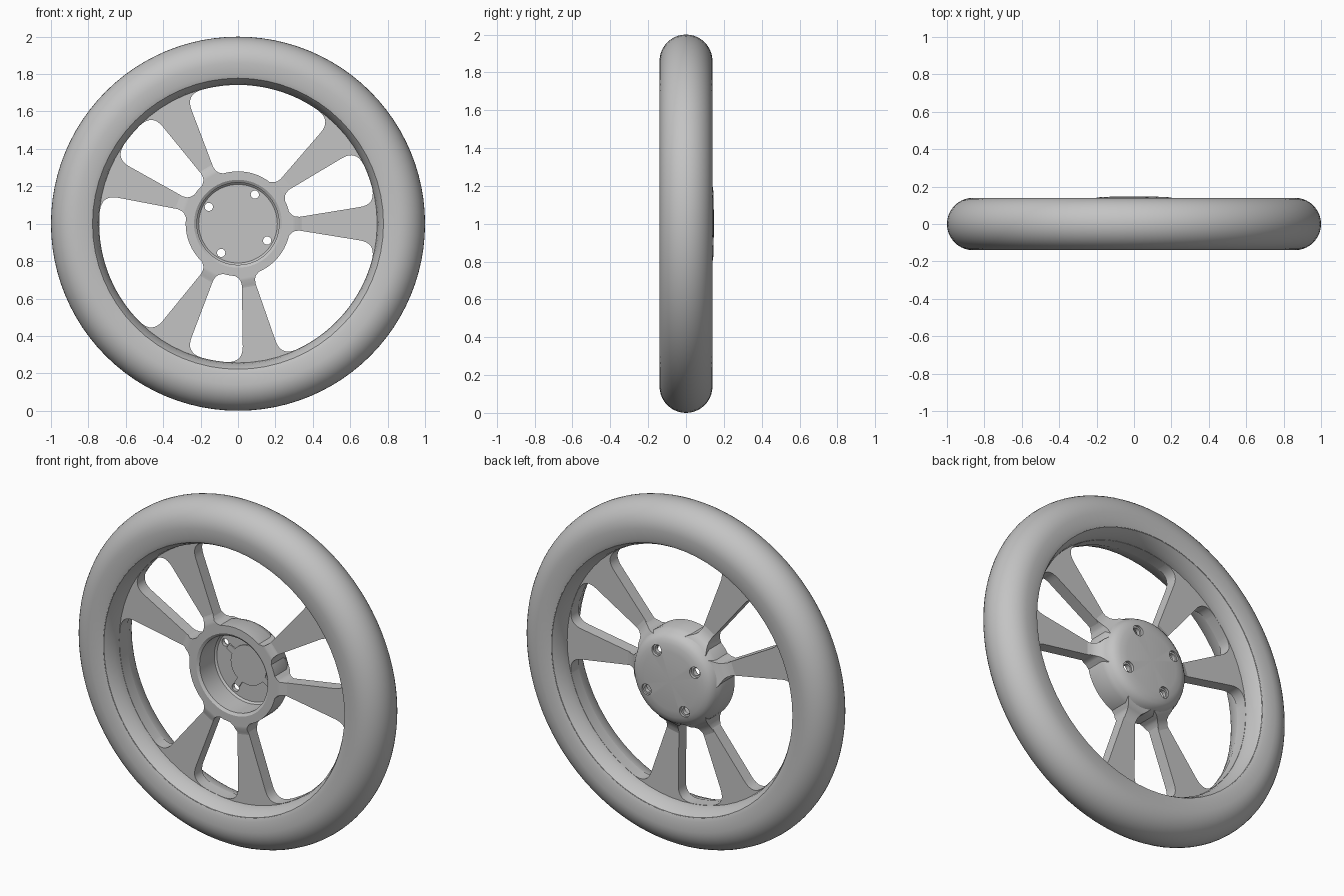
import bpy, bmesh, math
from mathutils import Vector

if "Cube" in bpy.data.objects:
    bpy.data.objects.remove(bpy.data.objects["Cube"])

CZ = 1.0                       # axle height
SPOKES = [0, 40, 120, 160, 240, 280]
BOLTS = [60, 150, 240, 330]

grey = bpy.data.materials.new("plain grey")
grey.diffuse_color = (0.55, 0.55, 0.55, 1)
grey.use_nodes = True
grey.node_tree.nodes["Principled BSDF"].inputs["Base Color"].default_value = grey.diffuse_color


def polar(r, deg):
    a = math.radians(deg)
    return Vector((r * math.cos(a), r * math.sin(a)))


def activate(ob):
    bpy.ops.object.select_all(action='DESELECT')
    ob.select_set(True)
    bpy.context.view_layer.objects.active = ob


def finish(ob, angle=35):
    ob.data.materials.clear()
    ob.data.materials.append(grey)
    activate(ob)
    bpy.ops.object.shade_smooth_by_angle(angle=math.radians(angle))


def mesh_object(name, verts, faces):
    me = bpy.data.meshes.new(name)
    me.from_pydata(verts, [], faces)
    bm = bmesh.new()
    bm.from_mesh(me)
    bmesh.ops.remove_doubles(bm, verts=bm.verts, dist=1e-5)
    bmesh.ops.recalc_face_normals(bm, faces=bm.faces)
    bm.to_mesh(me)
    bm.free()
    ob = bpy.data.objects.new(name, me)
    bpy.context.collection.objects.link(ob)
    return ob


def lathe(name, profile, segs, closed=True, cx=0.0, cz=CZ):
    """Turn (radius, y) points about the axle direction."""
    n = len(profile)
    verts, faces = [], []
    for i in range(segs):
        for r, y in profile:
            p = polar(r, 360 * i / segs)
            verts.append((cx + p.x, y, cz + p.y))
    for i in range(segs):
        j = (i + 1) % segs
        for k in range(n if closed else n - 1):
            m = (k + 1) % n
            faces.append((i * n + k, i * n + m, j * n + m, j * n + k))
    return mesh_object(name, verts, faces)


def plate(name, loops, y0, y1):
    """Flat plate with holes, thickness y0..y1."""
    cu = bpy.data.curves.new(name, 'CURVE')
    cu.dimensions = '2D'
    cu.fill_mode = 'BOTH'
    cu.extrude = (y1 - y0) / 2
    for pts in loops:
        sp = cu.splines.new('POLY')
        sp.points.add(len(pts) - 1)
        for q, p in zip(sp.points, pts):
            q.co = (p.x, p.y, 0, 1)
        sp.use_cyclic_u = True
    ob = bpy.data.objects.new(name, cu)
    bpy.context.collection.objects.link(ob)
    ob.location = (0, (y0 + y1) / 2, CZ)
    ob.rotation_euler = (math.pi / 2, 0, 0)
    activate(ob)
    bpy.ops.object.convert(target='MESH')
    ob = bpy.context.view_layer.objects.active
    bm = bmesh.new()
    bm.from_mesh(ob.data)
    bmesh.ops.remove_doubles(bm, verts=bm.verts, dist=1e-5)
    bmesh.ops.recalc_face_normals(bm, faces=bm.faces)
    bm.to_mesh(ob.data)
    bm.free()
    return ob


def circle(r, n):
    return [polar(r, 360 * i / n) for i in range(n)]


# --- tyre: round tread, flat side walls
tyre = [(0.78, -0.13), (0.80, -0.137)]
tyre += [(0.86 + 0.14 * math.cos(a), 0.14 * math.sin(a))
         for a in (math.radians(-90 + 180 * i / 20) for i in range(21))]
tyre += [(0.80, 0.137), (0.78, 0.13)]
finish(lathe("tyre", tyre, 96))

# --- rim: side lips and a barrel narrowing to the middle
half = [(0.805, -0.134), (0.778, -0.128), (0.768, -0.112), (0.75, -0.07), (0.744, -0.035)]
rim = half + [(r, -y) for r, y in reversed(half)]
finish(lathe("rim", rim, 64), 20)


# --- spoke plate: disc with six rounded windows
def half_width(s):
    return 0.035 + 0.16 * (s - 0.32)


def edge_point(r, deg, side):
    h = half_width(r)
    s = math.sqrt(r * r - h * h)
    return polar(r, deg + side * math.degrees(math.atan2(h, s)))


def fillet(prev, p, nxt, t, n=8):
    a = p + (prev - p).normalized() * t
    b = p + (nxt - p).normalized() * t
    return [a * (1 - u) ** 2 + p * 2 * u * (1 - u) + b * u * u
            for u in (i / n for i in range(n + 1))]


def arc(r, p, q, span, margin):
    """Points between two corners on radius r, kept clear of the fillets."""
    a0 = math.degrees(math.atan2(p.y, p.x))
    m = min(0.45, margin / (r * math.radians(abs(span))))
    n = 16
    return [polar(r, a0 + span * (m + (1 - 2 * m) * i / n)) for i in range(n + 1)]


def window(a1, a2, r_in=0.278, r_out=0.742):
    i1, o1 = edge_point(r_in, a1, 1), edge_point(r_out, a1, 1)
    i2, o2 = edge_point(r_in, a2, -1), edge_point(r_out, a2, -1)
    span_out = a2 - a1 - 2 * math.degrees(math.asin(half_width(r_out) / r_out))
    span_in = a2 - a1 - 2 * math.degrees(math.asin(half_width(r_in) / r_in))
    outer = arc(r_out, o1, o2, span_out, 0.09)
    inner = arc(r_in, i2, i1, -span_in, 0.06)
    return (fillet(i1, o1, outer[0], 0.085) + outer + fillet(outer[-1], o2, i2, 0.085)
            + fillet(o2, i2, inner[0], 0.055) + inner + fillet(inner[-1], i1, o1, 0.055))


loops = [circle(0.752, 128), circle(0.25, 64)]
loops += [window(a, b) for a, b in zip(SPOKES, SPOKES[1:] + [360])]
finish(plate("spokes", loops, -0.035, 0.035))

# --- spoke roots: ramps from the hub down to each spoke
STATIONS = [(0.25, 0.08, -0.05, 0.098), (0.275, 0.062, -0.05, 0.085), (0.29, 0.046, -0.05, 0.066),
            (0.305, 0.039, -0.05, 0.052), (0.33, 0.0365, -0.036, 0.04), (0.355, 0.038, -0.034, 0.034)]
for n, deg in enumerate(SPOKES):
    d, t = polar(1, deg), polar(1, deg + 90)
    verts, faces = [], []
    for r, w, yf, yb in STATIONS:
        for y, s in ((yf, -w), (yf, w), (yb, w), (yb, -w)):
            p = d * r + t * s
            verts.append((p.x, y, CZ + p.y))
    for k in range(len(STATIONS) - 1):
        for c in range(4):
            e = (c + 1) % 4
            faces.append((4 * k + c, 4 * k + e, 4 * k + 4 + e, 4 * k + 4 + c))
    last = len(verts) - 4
    faces += [(3, 2, 1, 0), (last, last + 1, last + 2, last + 3)]
    finish(mesh_object(f"spoke_root_{n + 1}", verts, faces), 30)

# --- hub: open bore at the front, domed cap at the back
hub_profile = [(0, 0.105), (0.21, 0.105), (0.22, 0.095), (0.22, -0.04), (0.235, -0.05),
               (0.28, -0.05), (0.28, 0.06), (0.272, 0.08), (0.263, 0.10), (0.252, 0.117),
               (0.235, 0.13), (0.21, 0.139), (0.17, 0.145), (0, 0.148)]
hub = lathe("hub", hub_profile, 64, closed=False)

# --- bolt holes with a counterbore at the back
cutters = []
for deg in BOLTS:
    p = polar(0.18, deg)
    cut = lathe("hole_cutter", [(0, 0.05), (0.022, 0.05), (0.022, 0.128), (0.032, 0.128),
                                (0.032, 0.2), (0, 0.2)], 24, False, p.x, CZ + p.y)
    cut.hide_render = True
    mod = hub.modifiers.new("hole", 'BOOLEAN')
    mod.operation = 'DIFFERENCE'
    mod.solver = 'EXACT'
    mod.object = cut
    cutters.append(cut)
activate(hub)
for mod in list(hub.modifiers):
    bpy.ops.object.modifier_apply(modifier=mod.name)
for cut in cutters:
    bpy.data.objects.remove(cut)
finish(hub, 30)

# --- raised boss on the bore floor with an arm to each bolt hole
boss = []
for deg in BOLTS:
    d, t = polar(1, deg), polar(1, deg + 90)
    boss += [d * 0.155 - t * 0.018, d * 0.155 + t * 0.018]
    boss += [polar(0.115, deg + 9 + 72 * i / 12) for i in range(13)]
finish(plate("hub_floor_boss", [boss], 0.097, 0.11))
